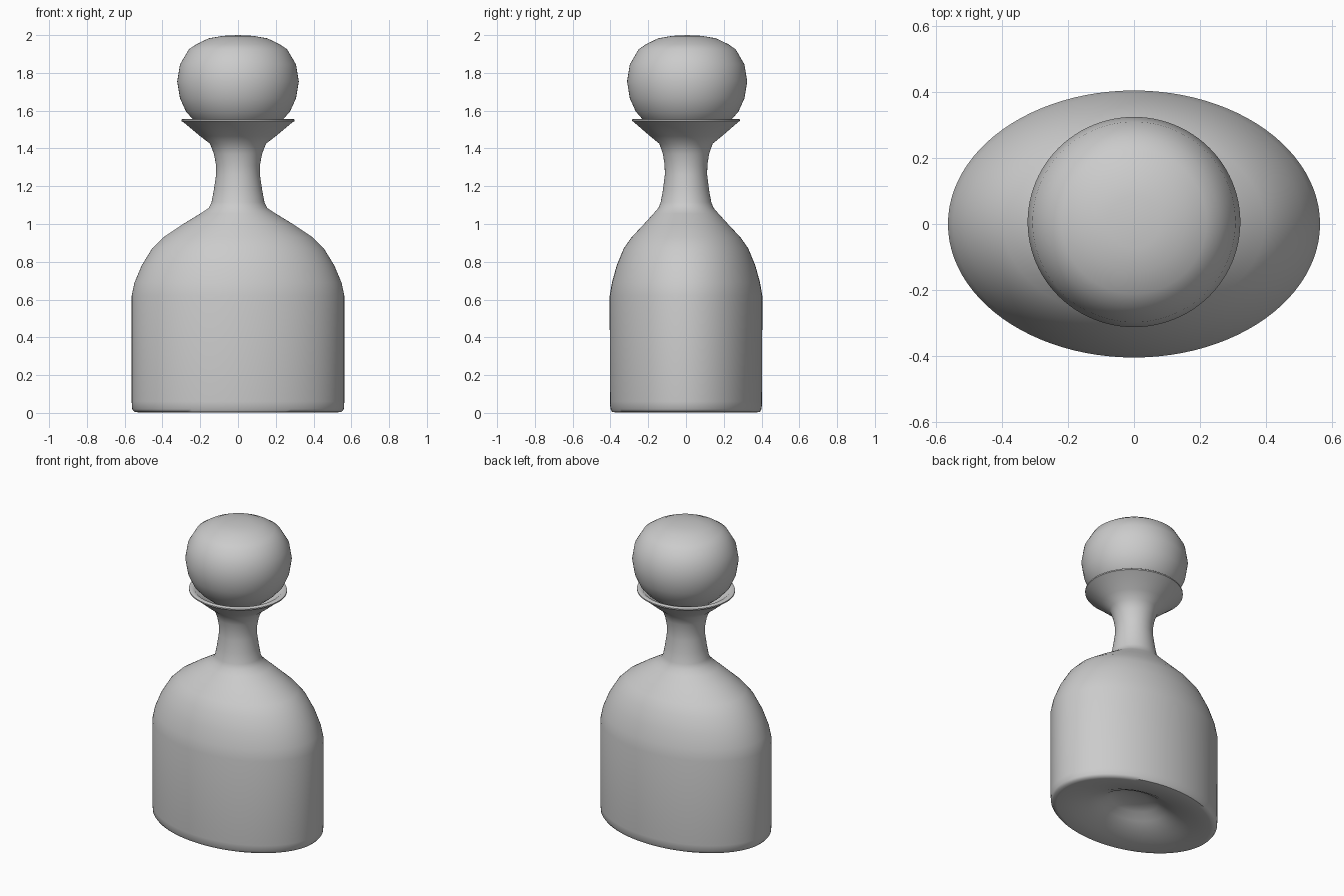
import bpy, bmesh, math
from math import cos, sin, pi

if "Cube" in bpy.data.objects:
    bpy.data.objects.remove(bpy.data.objects["Cube"])

SEG = 96


def lathe(name, profile, cx=0.0, cy=0.0):
    """Sweep (rx, ry, z) rings into a closed solid; rx == 0 marks a pole."""
    bm = bmesh.new()
    rings = []
    for rx, ry, z in profile:
        if rx == 0:
            rings.append([bm.verts.new((cx, cy, z))])
        else:
            rings.append([bm.verts.new((cx + rx * cos(2 * pi * i / SEG),
                                        cy + ry * sin(2 * pi * i / SEG), z))
                          for i in range(SEG)])
    for a, b in zip(rings, rings[1:]):
        for i in range(SEG):
            j = (i + 1) % SEG
            if len(a) == 1:
                bm.faces.new((a[0], b[j], b[i]))
            elif len(b) == 1:
                bm.faces.new((a[i], a[j], b[0]))
            else:
                bm.faces.new((a[i], a[j], b[j], b[i]))
    bmesh.ops.recalc_face_normals(bm, faces=bm.faces)
    mesh = bpy.data.meshes.new(name)
    bm.to_mesh(mesh)
    bm.free()
    ob = bpy.data.objects.new(name, mesh)
    bpy.context.collection.objects.link(ob)
    bpy.ops.object.select_all(action='DESELECT')
    ob.select_set(True)
    bpy.context.view_layer.objects.active = ob
    bpy.ops.object.shade_smooth_by_angle(angle=math.radians(50))
    return ob


# Hollowed underside of the oval base
punt = [(0, 0, .125), (.09, .065, .122), (.16, .115, .105), (.22, .16, .07),
        (.31, .22, .035), (.42, .30, .012), (.52, .37, .002)]

# Oval body blending into a round neck and flared lip
wall = [(.548, .391, .005), (.56, .4, .02), (.563, .403, .06), (.563, .404, .62),
        (.548, .392, .69), (.51, .367, .78), (.455, .33, .87), (.395, .288, .93),
        (.29, .222, 1.0), (.2, .172, 1.055), (.155, .146, 1.085), (.14, .134, 1.115),
        (.128, .122, 1.18), (.116, .112, 1.26), (.116, .113, 1.31),
        (.127, .122, 1.37), (.148, .141, 1.425), (.2, .19, 1.465), (.29, .277, 1.54)]
lip = [(.3, .285, 1.545), (.3, .285, 1.553), (.293, .28, 1.557), (.268, .256, 1.555)]

# Inner glass surface follows the outer one
inner = [(rx - .02, ry - .02, z + .008) for rx, ry, z in reversed(wall[3:-1])]
floor = [(.543, .383, .07), (.52, .365, .035)]
floor += [(rx, ry, z + .025) for rx, ry, z in reversed(punt[:-1])]
lathe("decanter_body", punt + wall + lip + inner + floor)

# Ball stopper with a short peg reaching into the neck
ball = [(0, 1.21), (.07, 1.21), (.085, 1.22), (.09, 1.3), (.1, 1.41),
        (.125, 1.46), (.18, 1.505), (.235, 1.55), (.275, 1.595), (.307, 1.665), (.322, 1.755),
        (.307, 1.845), (.26, 1.925), (.22, 1.952), (.155, 1.983), (.08, 1.996), (0, 2.0)]
lathe("ball_stopper", [(r, r * .988, z) for r, z in ball], cy=.006)
